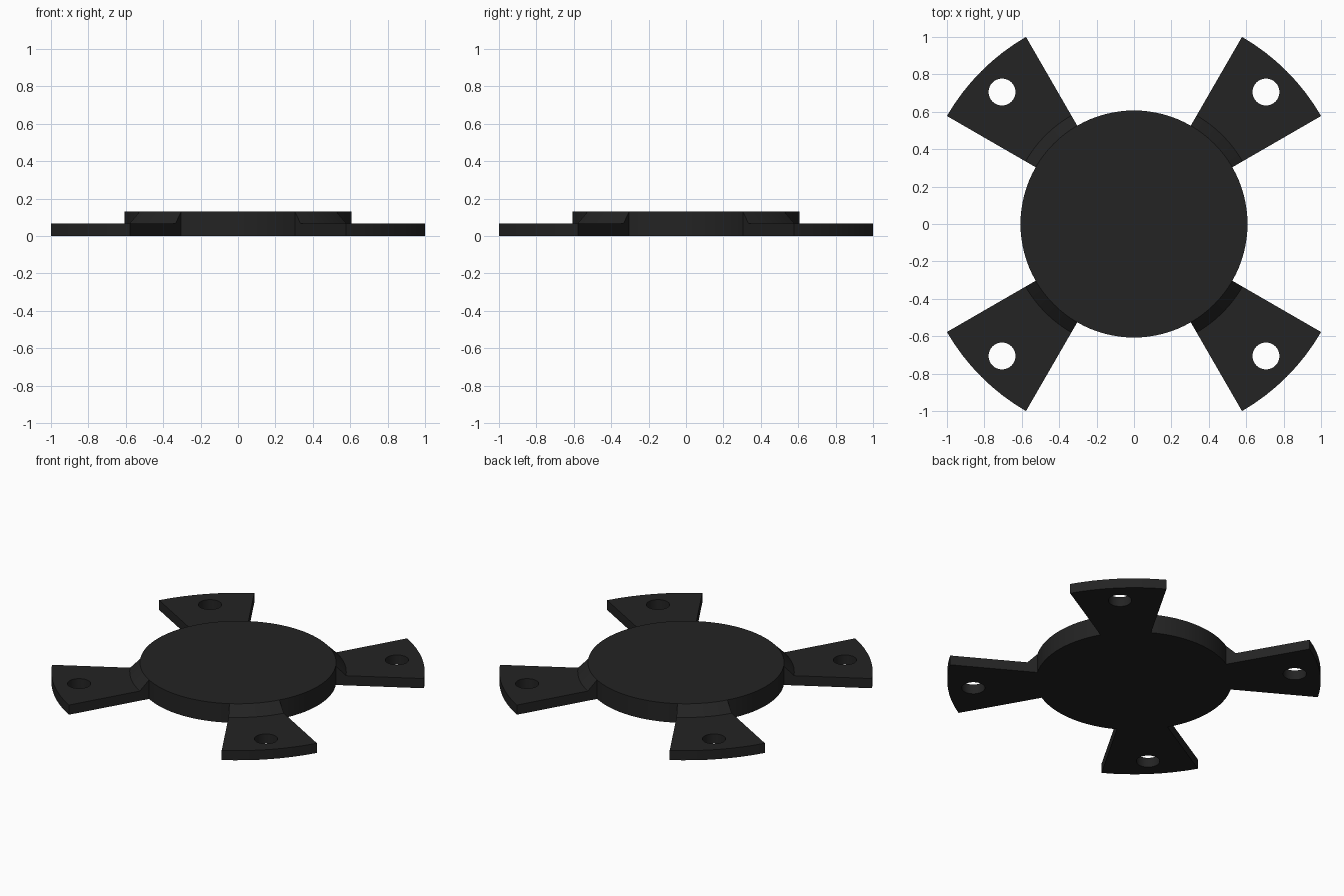
import bpy, bmesh, math

if "Cube" in bpy.data.objects:
    bpy.data.objects.remove(bpy.data.objects["Cube"])

R_DISC, R_CHAMFER, R_OUT = 0.607, 0.67, 1.155
H_DISC, H_ARM = 0.13, 0.066
HOLE_R, HOLE_DIST = 0.072, 0.998
SEGS = 96                      # 3.75 degrees each, so an arm spans 8 segments

mat = bpy.data.materials.new("matte_black")
mat.diffuse_color = (0.017, 0.017, 0.017, 1)
mat.use_nodes = True
mat.node_tree.nodes["Principled BSDF"].inputs["Base Color"].default_value = mat.diffuse_color


def point(r, z, i):
    a = 2 * math.pi * i / SEGS
    return (r * math.cos(a), r * math.sin(a), z)


def in_arm(i):
    return 8 <= i % 24 < 16    # 30 to 60 degrees of every quadrant


bm = bmesh.new()


def face(points):
    bm.faces.new([bm.verts.new(p) for p in points])


# round disc: top and bottom
face([point(R_DISC, H_DISC, i) for i in range(SEGS)])
face([point(R_DISC, 0, i) for i in reversed(range(SEGS))])

# arm cross-section: flat plate with a sloped gusset up to the disc rim
profile = [(R_DISC, 0), (R_OUT, 0), (R_OUT, H_ARM), (R_CHAMFER, H_ARM), (R_DISC, H_DISC)]
for i in range(SEGS):
    # arms sweep the profile, elsewhere the disc has a plain rim
    strip = profile if in_arm(i) else [profile[0], profile[-1]]
    for (r0, z0), (r1, z1) in zip(strip, strip[1:]):
        face([point(r0, z0, i), point(r0, z0, i + 1), point(r1, z1, i + 1), point(r1, z1, i)])
    # flat radial sides of each arm
    if in_arm(i) != in_arm(i - 1):
        face([point(r, z, i) for r, z in profile])

bmesh.ops.remove_doubles(bm, verts=bm.verts, dist=1e-5)
bmesh.ops.recalc_face_normals(bm, faces=bm.faces)
mesh = bpy.data.meshes.new("mounting_disc")
bm.to_mesh(mesh)
bm.free()
mesh.materials.append(mat)
disc = bpy.data.objects.new("mounting_disc", mesh)
bpy.context.collection.objects.link(disc)

# screw hole through each arm
for k in range(4):
    a = math.radians(45 + 90 * k)
    bpy.ops.mesh.primitive_cylinder_add(
        vertices=48, radius=HOLE_R, depth=0.4,
        location=(HOLE_DIST * math.cos(a), HOLE_DIST * math.sin(a), 0.03))
    cutter = bpy.context.object
    cutter.name = "hole_cutter"
    cutter.hide_render = True
    cutter.data.materials.append(mat)
    bpy.context.view_layer.objects.active = disc
    mod = disc.modifiers.new("hole", 'BOOLEAN')
    mod.operation, mod.solver, mod.object = 'DIFFERENCE', 'EXACT', cutter
    bpy.ops.object.modifier_apply(modifier=mod.name)
    bpy.data.objects.remove(cutter)

# smooth curved walls, crisp edges
bpy.ops.object.select_all(action='DESELECT')
disc.select_set(True)
bpy.context.view_layer.objects.active = disc
bpy.ops.object.shade_smooth_by_angle(angle=math.radians(25))
